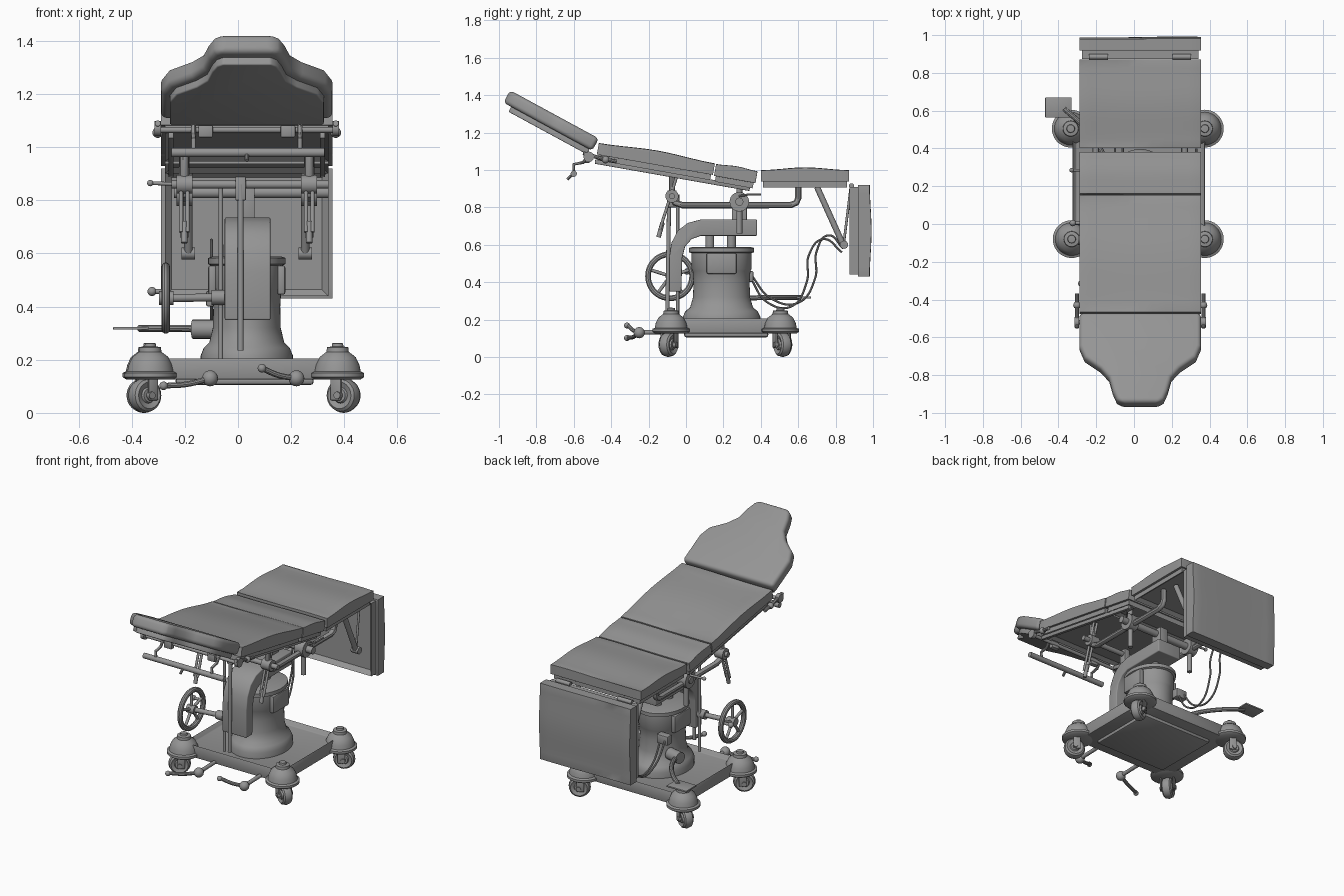
import bpy, bmesh, math
from mathutils import Vector, Matrix

cube = bpy.data.objects.get("Cube")
if cube:
    bpy.data.objects.remove(cube, do_unlink=True)

grey = bpy.data.materials.new("plain_grey")
grey.use_nodes = True
grey.diffuse_color = (0.3, 0.3, 0.3, 1)
grey.node_tree.nodes["Principled BSDF"].inputs["Base Color"].default_value = (0.3, 0.3, 0.3, 1)
made = []
CX = 0.033                      # centre line of the table


def register(ob):
    ob.data.materials.clear()
    ob.data.materials.append(grey)
    made.append(ob)
    return ob


def finish(name, bm, bevel=0.0, segments=3, matrix=None):
    bmesh.ops.recalc_face_normals(bm, faces=bm.faces)
    if bevel:
        sharp = [e for e in bm.edges if len(e.link_faces) == 2 and e.calc_face_angle() > 0.6]
        bmesh.ops.bevel(bm, geom=sharp, offset=bevel, segments=segments, profile=0.5,
                        affect='EDGES', clamp_overlap=True)
    if matrix:
        bm.transform(matrix)
    mesh = bpy.data.meshes.new(name)
    bm.to_mesh(mesh)
    bm.free()
    ob = bpy.data.objects.new(name, mesh)
    bpy.context.scene.collection.objects.link(ob)
    return register(ob)


def box(name, centre, size, bevel=0.004, matrix=None):
    bm = bmesh.new()
    bmesh.ops.create_cube(bm, size=1, matrix=Matrix.Translation(centre) @ Matrix.Diagonal((*size, 1)))
    return finish(name, bm, bevel, 2, matrix)


def rod(name, a, b, r, sides=16):
    a, b = Vector(a), Vector(b)
    bm = bmesh.new()
    turn = (b - a).to_track_quat('Z', 'Y').to_matrix().to_4x4()
    bmesh.ops.create_cone(bm, cap_ends=True, segments=sides, radius1=r, radius2=r,
                          depth=(b - a).length, matrix=Matrix.Translation((a + b) / 2) @ turn)
    return finish(name, bm)


def ball(name, centre, r):
    bm = bmesh.new()
    bmesh.ops.create_uvsphere(bm, u_segments=16, v_segments=10, radius=r,
                              matrix=Matrix.Translation(centre))
    return finish(name, bm)


def tube(name, points, r, smooth=False, cyclic=False):
    curve = bpy.data.curves.new(name, 'CURVE')
    curve.dimensions = '3D'
    curve.bevel_depth, curve.bevel_resolution, curve.use_fill_caps = r, 3, True
    s = curve.splines.new('BEZIER' if smooth else 'POLY')
    if smooth:
        s.bezier_points.add(len(points) - 1)
        for p, co in zip(s.bezier_points, points):
            p.co, p.handle_left_type, p.handle_right_type = co, 'AUTO', 'AUTO'
    else:
        s.points.add(len(points) - 1)
        for p, co in zip(s.points, points):
            p.co = (*co, 1)
    s.use_cyclic_u = cyclic
    ob = bpy.data.objects.new(name, curve)
    bpy.context.scene.collection.objects.link(ob)
    bpy.ops.object.select_all(action='DESELECT')
    ob.select_set(True)
    bpy.context.view_layer.objects.active = ob
    bpy.ops.object.convert(target='MESH')
    return register(bpy.context.view_layer.objects.active)


def lathe(name, profile, matrix, steps=36):
    bm = bmesh.new()
    vs = [bm.verts.new((r, 0, z)) for r, z in profile]
    es = [bm.edges.new(p) for p in zip(vs, vs[1:])]
    bmesh.ops.spin(bm, geom=vs + es, cent=(0, 0, 0), axis=(0, 0, 1), angle=math.tau, steps=steps)
    bmesh.ops.remove_doubles(bm, verts=bm.verts, dist=0.0001)
    return finish(name, bm, matrix=matrix)


def prism(name, outline, low, high, bevel, matrix):
    bm = bmesh.new()
    face = bm.faces.new([bm.verts.new((x, y, low)) for x, y in outline])
    top = bmesh.ops.extrude_face_region(bm, geom=[face])["geom"]
    bmesh.ops.translate(bm, vec=(0, 0, high - low), verts=[v for v in top if isinstance(v, bmesh.types.BMVert)])
    return finish(name, bm, bevel, 4, matrix)


def frame(y, z, pitch):
    return Matrix.Translation((CX, y, z)) @ Matrix.Rotation(math.radians(pitch), 4, 'X')


# Padded table sections: soft cushion on a recessed board
def section(name, y, z, pitch, length, board=0.03, swell=0.012):
    at = frame(y, z, pitch)
    bm = bmesh.new()
    bmesh.ops.create_cube(bm, size=1, matrix=Matrix.Translation((0, 0, -0.033))
                          @ Matrix.Diagonal((0.645, length, 0.066, 1)))
    bmesh.ops.subdivide_edges(bm, edges=bm.edges, cuts=9, use_grid_fill=True)
    for v in bm.verts:
        if v.co.z > -0.001:
            v.co.z += swell * (math.cos(v.co.y / length * math.tau) * 0.6 + 0.3 * math.sin(v.co.x * 8))
    finish(name + "_cushion", bm, 0.01, 3, at)
    bm = bmesh.new()
    bmesh.ops.create_cube(bm, size=1, matrix=Matrix.Translation((0, 0, -0.066 - board / 2))
                          @ Matrix.Diagonal((0.615, length - 0.02, board, 1)))
    bm.faces.ensure_lookup_table()
    under = min(bm.faces, key=lambda f: f.calc_center_median().z)
    bmesh.ops.inset_region(bm, faces=[under], thickness=0.035, depth=0)
    bmesh.ops.translate(bm, vec=(0, 0, board * 0.6), verts=under.verts)
    finish(name + "_board", bm, matrix=at)


section("back", -0.155, 1.093, -10, 0.63)
section("seat", 0.272, 1.014, -10, 0.225, swell=0.006)
section("leg", 0.637, 1.003, 0, 0.47)
section("foot", 0.985, 0.675, -90, 0.49, board=0.045, swell=0.008)

half = [(0.322, 0.27), (0.322, 0.07), (0.295, 0.0), (0.21, -0.065), (0.165, -0.12),
        (0.145, -0.2), (0.125, -0.25), (0.10, -0.27)]
head = half + [(-x, y) for x, y in reversed(half)]
at_head = frame(-0.703, 1.297, -28.5)
prism("head_cushion", head, -0.075, 0, 0.022, at_head)
prism("head_board", [(x * 0.9, y * 0.88 + 0.015) for x, y in head], -0.105, -0.07, 0.006, at_head)

# Hinge and accessory rails under the head
rod("head_hinge_bar", (-0.30, -0.52, 1.065), (0.375, -0.52, 1.065), 0.011)
rod("hanging_bar", (-0.25, -0.6, 0.98), (0.325, -0.6, 0.98), 0.017)
for s in (-1, 1):
    x = CX + s * 0.335
    rod("hinge_knob", (x - 0.012, -0.52, 1.07), (x + 0.012, -0.52, 1.07), 0.028)
    tube("hinge_link", [(x, -0.55, 1.09), (x, -0.43, 1.055), (x, -0.37, 1.045)], 0.011)
    ball("hinge_ball", (x, -0.43, 1.055), 0.02)
    x = CX + s * 0.2
    tube("hanger", [(x, -0.52, 1.08), (x, -0.55, 1.04), (x, -0.6, 1.03), (x, -0.6, 0.98)], 0.009)
    box("hinge_block", (CX + s * 0.155, -0.53, 1.06), (0.055, 0.03, 0.045))
    box("table_rail", (s * 0.285, -0.035, -0.105), (0.02, 0.84, 0.025), 0.003, frame(-0.02, 1.07, -10))
tube("hanging_lever", [(CX, -0.59, 0.98), (CX, -0.62, 0.965), (CX, -0.635, 0.95)], 0.008)

# Tubular under-frame, pivots and struts
rod("front_cross_shaft", (-0.25, -0.075, 0.86), (0.34, -0.075, 0.86), 0.016)
rod("pivot_shaft", (-0.24, 0.285, 0.83), (0.34, 0.285, 0.83), 0.022)
rod("pivot_lever", (-0.33, 0.285, 0.865), (-0.2, 0.285, 0.86), 0.007)
ball("pivot_lever_knob", (-0.33, 0.285, 0.865), 0.012)
tube("side_lever", [(0.3, 0.285, 0.86), (0.33, 0.33, 0.868), (0.33, 0.4, 0.868)], 0.006)
for s in (-1, 1):
    x = CX + s * 0.235
    tube("frame_tube", [(x, -0.075, 0.97), (x, -0.075, 0.86), (x, -0.06, 0.825), (x, -0.02, 0.812),
                        (x, 0.56, 0.812), (x, 0.59, 0.825), (x, 0.6, 0.85), (x, 0.6, 0.92)], 0.018)
    rod("pivot_drum", (x - 0.03, 0.285, 0.83), (x + 0.03, 0.285, 0.83), 0.052, 24)
    rod("pivot_upright", (x, 0.285, 0.66), (x, 0.285, 0.95), 0.016)
    rod("front_clamp", (x - 0.03, -0.075, 0.86), (x + 0.03, -0.075, 0.86), 0.035, 20)
    for dx in (-0.012, 0.012):
        rod("drop_rod", (x + dx, -0.045, 0.98), (x + dx, -0.14, 0.68), 0.008)
    rod("drop_foot", (x, -0.125, 0.72), (x, -0.147, 0.64), 0.012)
    x = CX + s * 0.22
    rod("leg_strut", (x, 0.7, 0.91), (x, 0.84, 0.6), 0.016)
    rod("foot_link", (x, 0.88, 0.9), (x, 0.84, 0.58), 0.007)
    rod("strut_knob", (x - 0.025, 0.845, 0.6), (x + 0.025, 0.845, 0.6), 0.022)
    rod("foot_hinge", (x - 0.05, 0.885, 0.915), (x + 0.05, 0.885, 0.915), 0.014)
box("centre_bracket", (0.01, -0.075, 0.845), (0.04, 0.05, 0.09))
box("pivot_bracket", (CX, 0.285, 0.78), (0.06, 0.08, 0.17))
rod("long_front_rod", (0.01, -0.1, 0.235), (0.01, -0.09, 0.86), 0.011)
rod("second_front_rod", (-0.065, -0.045, 0.2), (-0.065, -0.045, 0.87), 0.009)

# Curved support arm
arm = [(-0.09, 0.35), (-0.09, 0.53), (-0.078, 0.61), (-0.045, 0.675), (0.01, 0.717), (0.08, 0.735),
       (0.38, 0.735), (0.38, 0.648), (0.08, 0.648), (0.03, 0.63), (-0.005, 0.59), (-0.02, 0.53), (-0.025, 0.35)]
axes = Matrix(((0, 0, 1, 0), (1, 0, 0, 0), (0, 1, 0, 0), (0, 0, 0, 1)))
prism("support_arm", arm, -0.05, 0.122, 0.006, axes)

# Pedestal column with flared foot, waist and rim
column = [(0, 0.16), (0.185, 0.16), (0.185, 0.215), (0.172, 0.245), (0.15, 0.265), (0.136, 0.32),
          (0.134, 0.4), (0.138, 0.46), (0.143, 0.47), (0.143, 0.555), (0.155, 0.56), (0.155, 0.583),
          (0.14, 0.588), (0, 0.588)]
lathe("column", column, Matrix.Translation((CX, 0.19, 0)) @ Matrix.Diagonal((0.94, 1.12, 1, 1)), 48)
for y in (0.127, 0.243):
    rod("lift_post", (CX, y, 0.57), (CX, y, 0.655), 0.024, 20)
for s in (-1, 1):
    box("column_side_plate", (CX + s * 0.13, 0.19, 0.5), (0.03, 0.16, 0.11), 0.008)

# Wheeled base tray
bm = bmesh.new()
bmesh.ops.create_cube(bm, size=1, matrix=Matrix.Translation((0.025, 0.215, 0.167))
                      @ Matrix.Diagonal((0.7, 0.61, 0.083, 1)))
top = max(bm.faces, key=lambda f: f.calc_center_median().z)
bmesh.ops.inset_region(bm, faces=[top], thickness=0.025)
bmesh.ops.translate(bm, vec=(0, 0, -0.03), verts=top.verts)
finish("base_tray", bm, 0.006, 2)
box("base_underside", (0.025, 0.215, 0.12), (0.52, 0.45, 0.03), 0.012)

# Domed casters, each swivelled differently
dome = [(0, 0.125), (0.085, 0.125), (0.1, 0.135), (0.1, 0.15), (0.087, 0.156), (0.082, 0.18), (0.068, 0.21),
        (0.042, 0.23), (0.04, 0.247), (0.022, 0.25), (0.02, 0.262), (0, 0.264)]
tyre = [(0, -0.03), (0.025, -0.03), (0.03, -0.022), (0.05, -0.03), (0.06, -0.022), (0.066, 0),
        (0.06, 0.022), (0.05, 0.03), (0.03, 0.022), (0.025, 0.03), (0, 0.03)]
for x, y, turn in ((-0.33, -0.08, 215), (0.375, -0.08, -30), (-0.335, 0.505, 150), (0.375, 0.505, 25)):
    lathe("caster_dome", dome, Matrix.Translation((x, y, 0)))
    place = Matrix.Translation((x, y, 0)) @ Matrix.Rotation(math.radians(turn), 4, 'Z')
    lathe("caster_wheel", tyre, place @ Matrix.Translation((0.025, 0, 0.066)) @ Matrix.Rotation(math.pi / 2, 4, 'X'), 28)
    for s in (-1, 1):
        box("caster_fork", (0.015, s * 0.039, 0.09), (0.045, 0.01, 0.085), 0.004, place)
    rod("caster_axle", place @ Vector((0.025, -0.05, 0.066)), place @ Vector((0.025, 0.05, 0.066)), 0.014)

# Hand wheel and its shaft
hub = Vector((-0.272, -0.085, 0.432))
spin = [Vector((0, math.cos(a), math.sin(a))) for a in (i * math.tau / 40 for i in range(40))]
tube("handwheel_rim", [hub + d * 0.118 for d in spin], 0.016, cyclic=True)
for d in spin[2::8]:
    rod("handwheel_spoke", hub, hub + d * 0.115, 0.009)
rod("handwheel_hub", hub - Vector((0.025, 0, 0)), hub + Vector((0.03, 0, 0)), 0.026, 20)
rod("handwheel_shaft", hub, (-0.04, -0.06, 0.435), 0.015)
rod("shaft_collar", (-0.1, -0.065, 0.435), (-0.05, -0.065, 0.435), 0.028)
grip = hub + Vector((0, 0.09, 0.025))
rod("handwheel_grip", grip, grip + Vector((-0.05, 0, 0)), 0.009)
ball("handwheel_knob", grip + Vector((-0.052, 0, 0)), 0.017)

# Brake cranks at the front of the base
for x, ex, ez in ((-0.105, -0.28, 0.102), (0.22, 0.09, 0.168)):
    rod("crank_shaft", (x, -0.08, 0.135), (x, -0.265, 0.13), 0.012)
    ball("crank_boss", (x, -0.25, 0.13), 0.03)
    tube("crank_arm", [(x, -0.25, 0.13), (x + (ex - x) * 0.5, -0.28, (0.13 + ez) / 2 - 0.008), (ex, -0.31, ez)], 0.011, True)
    ball("crank_tip", (ex, -0.315, ez), 0.016)

# Foot pedal, lever and knuckle
rod("pedal_knuckle", (-0.17, 0.3, 0.315), (-0.08, 0.28, 0.315), 0.036, 20)
tube("pedal_lever", [(-0.14, 0.3, 0.315), (-0.18, 0.4, 0.317), (-0.27, 0.52, 0.318), (-0.37, 0.61, 0.318)], 0.014, True)
box("foot_pedal", (-0.4, 0.617, 0.318), (0.14, 0.105, 0.01), 0.002)

# Hoses from the column to the foot section
hose = [(0.34, 0.45), (0.46, 0.31), (0.6, 0.29), (0.69, 0.42), (0.7, 0.57), (0.76, 0.65), (0.84, 0.58)]
for x, dy, dz in ((-0.1, 0, 0), (-0.06, -0.045, -0.02)):
    tube("hose", [(x, y + dy * math.sin(i / 2), z + dz) for i, (y, z) in enumerate(hose)], 0.006, True)
box("hose_valve", (-0.08, 0.335, 0.43), (0.08, 0.05, 0.06), 0.008)

# Smooth shading with crisp edges
bpy.ops.object.select_all(action='DESELECT')
for ob in made:
    ob.select_set(True)
bpy.context.view_layer.objects.active = made[0]
bpy.ops.object.shade_smooth_by_angle(angle=math.radians(35))
